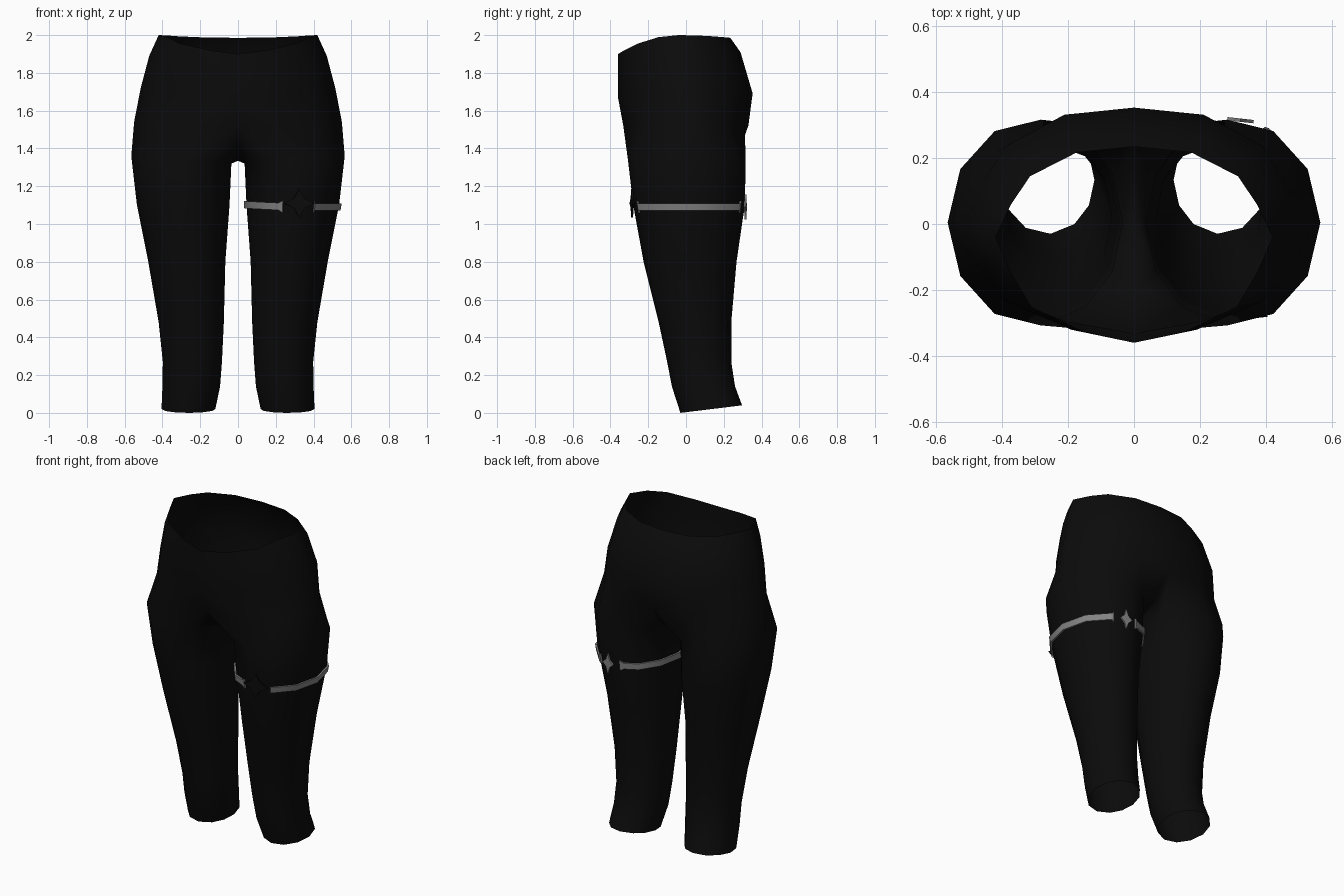
import bpy, bmesh, math
from mathutils import Vector

if "Cube" in bpy.data.objects:
    bpy.data.objects.remove(bpy.data.objects["Cube"])


def material(name, c):
    m = bpy.data.materials.new(name)
    m.diffuse_color = (*c, 1)
    m.use_nodes = True
    m.node_tree.nodes["Principled BSDF"].inputs["Base Color"].default_value = m.diffuse_color
    return m


BLACK = material("black fabric", (0.0033, 0.0033, 0.0033))
GREY = material("grey strap", (0.23, 0.23, 0.23))


def finish(bm, name, mat, angle=180, recalc=True):
    if recalc:
        bmesh.ops.recalc_face_normals(bm, faces=bm.faces)
    me = bpy.data.meshes.new(name)
    bm.to_mesh(me)
    bm.free()
    ob = bpy.data.objects.new(name, me)
    bpy.context.collection.objects.link(ob)
    me.materials.append(mat)
    bpy.context.view_layer.objects.active = ob
    ob.select_set(True)
    bpy.ops.object.shade_smooth_by_angle(angle=math.radians(angle))
    ob.select_set(False)
    return ob


# Half outline of the hips, from front centre round the side to back centre
ARC = [(0, -1), (.37, -.89), (.74, -.66), (.89, -.33), (1, 0),
       (.89, .35), (.75, .66), (.41, .92), (0, .98)]
# Hip rings: z front, z side, z back, half width, y front, y middle, y back
HIPS = [(1.90, 2.00, 1.985, .42, -.36, -.04, .24),
        (1.82, 1.89, 1.91, .47, -.36, -.02, .295),
        (1.67, 1.72, 1.69, .515, -.36, 0, .36),
        (1.52, 1.54, 1.52, .55, -.332, 0, .337)]
# Leg rings: z front, z back, z rise on outer side, x inner, x outer, y front, y back
LEGS = [(1.34, 1.34, .02, .035, .565, -.308, .317),
        (1.10, 1.10, 0, .045, .535, -.28, .312),
        (.80, .80, 0, .067, .475, -.225, .268),
        (.48, .48, 0, .075, .42, -.145, .24),
        (.27, .27, 0, .085, .398, -.10, .24),
        (.14, .14, 0, .095, .40, -.075, .26),
        (0.0, .04, 0, .12, .405, -.03, .297)]
# Nine outer points and three inner points round each leg
ANGLES = [-125 + 31.25 * i for i in range(9)] + [152, 180, 208]


def hip_ring(zf, zs, zb, w, f, m, b):
    out = []
    for u, v in ARC:
        y = m + v * ((m - f) if v < 0 else (b - m))
        out.append(Vector((u * w, y, zs + ((zf if v < 0 else zb) - zs) * v * v)))
    return out


def leg_ring(zf, zb, rise, xi, xo, f, b):
    out = []
    for a in ANGLES:
        c, s = math.cos(math.radians(a)), math.sin(math.radians(a))
        z = (zf + zb) / 2 + (zb - zf) / 2 * s + rise * c
        out.append(Vector(((xi + xo) / 2 + (xo - xi) / 2 * c,
                           (f + b) / 2 + (b - f) / 2 * s, z)))
    return out


# Trousers: one half, mirrored
bm = bmesh.new()


def add(points):
    return [bm.verts.new(p) for p in points]


def bridge(a, b, closed):
    n = len(a)
    for i in range(n if closed else n - 1):
        j = (i + 1) % n
        bm.faces.new((a[i], b[i], b[j], a[j]))


prev = None
for row in HIPS:
    ring = add(hip_ring(*row))
    if prev:
        bridge(prev, ring, False)
    prev = ring
# Crotch seam closes the last hip ring into a leg loop
prev = prev + add([(0, .20, 1.385), (0, 0, 1.335), (0, -.19, 1.385)])
for row in LEGS:
    ring = add(leg_ring(*row))
    bridge(prev, ring, True)
    prev = ring
trousers = finish(bm, "trousers", BLACK)
mod = trousers.modifiers.new("mirror", 'MIRROR')
mod.merge_threshold = 0.001


def leg_point(u, z, off):
    """Point on the thigh at ring position u and height z, pushed outward."""
    k = 0 if z > 1.1 else 1
    t = (LEGS[k][0] - z) / (LEGS[k][0] - LEGS[k + 1][0])
    row = [p + (q - p) * t for p, q in zip(LEGS[k], LEGS[k + 1])]
    ring = leg_ring(*row)
    i = int(math.floor(u)) % 12
    p = ring[i].lerp(ring[(i + 1) % 12], u - math.floor(u))
    n = Vector((p.x - (row[3] + row[4]) / 2, p.y - (row[5] + row[6]) / 2, 0)).normalized()
    p = p + n * off
    p.z = z
    return p, n


# Thigh strap: two bands with flared ends, leaving gaps front and back
def strap(name, u0, u1):
    bm = bmesh.new()
    cuts = sorted({u0, u0 + .18, u1 - .18, u1} |
                  {float(i) for i in range(int(u0) + 1, math.ceil(u1))})
    prev = None
    for u in cuts:
        h = .032 if u in (u0, u1) else .019
        zc = 1.09 + .012 * max(0, math.cos((u - 10) * math.pi / 6))
        ring = [bm.verts.new(leg_point(u, zc + dz, off)[0])
                for off, dz in ((.002, -h), (.013, -h), (.013, h), (.002, h))]
        if prev:
            bridge_faces = [(prev[i], ring[i], ring[(i + 1) % 4], prev[(i + 1) % 4])
                            for i in range(4)]
            for f in bridge_faces:
                bm.faces.new(f)
        else:
            bm.faces.new(ring)
        prev = ring
    bm.faces.new(prev)
    finish(bm, name, GREY, 40)


strap("outer_strap", 1.98, 6.1)
strap("inner_strap", 7.2, 12.72)


# Pointed cross ornaments in the strap gaps
def ornament(name, u, z, mat, w, h):
    p, n = leg_point(u, z, .012)
    side = Vector((-n.y, n.x, 0))
    bm = bmesh.new()
    verts = []
    for i in range(8):
        a = i * math.pi / 4
        r = 1 if i % 2 == 0 else .5
        verts.append(bm.verts.new(p + side * (math.cos(a) * w * r) +
                                  Vector((0, 0, math.sin(a) * h * r))))
    face = bm.faces.new(verts)
    ext = bmesh.ops.extrude_face_region(bm, geom=[face])
    bmesh.ops.translate(bm, vec=n * .01,
                        verts=[v for v in ext["geom"] if isinstance(v, bmesh.types.BMVert)])
    finish(bm, name, mat, 30)


ornament("front_ornament", 1.37, 1.11, BLACK, .08, .075)
ornament("back_ornament", 6.63, 1.09, GREY, .04, .065)
